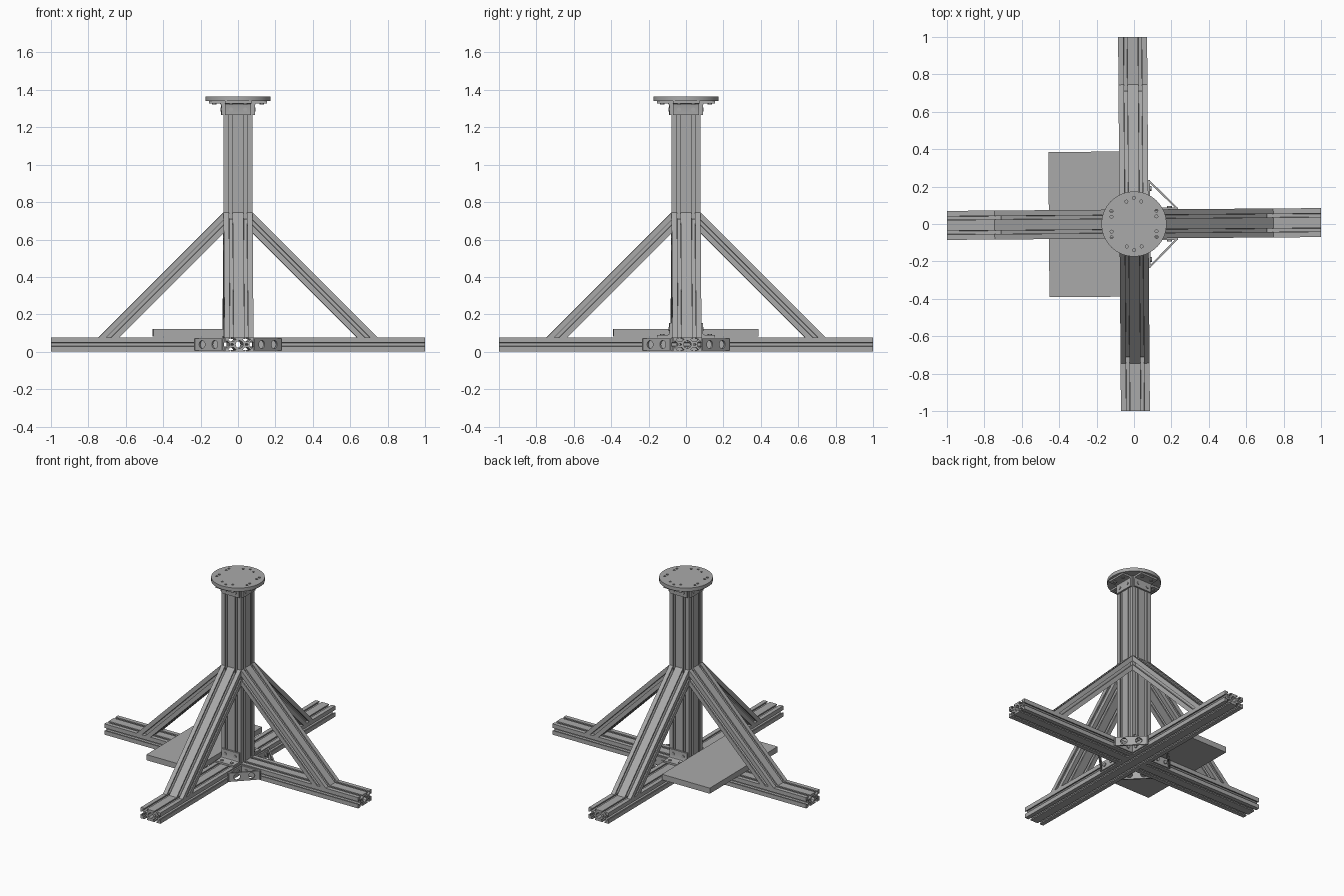
import bpy, bmesh, math
from mathutils import Matrix, Vector

if "Cube" in bpy.data.objects:
    bpy.data.objects.remove(bpy.data.objects["Cube"], do_unlink=True)

C = 0.0775                                # one extrusion module
TOP = 1.34                                # underside of the top disc
X, Y, Z = Vector((1, 0, 0)), Vector((0, 1, 0)), Vector((0, 0, 1))
SPIN = Matrix.Rotation(0.0075, 4, 'Z')    # slight twist of the whole stand
SIDES = {"left": 0, "back": 90, "right": 180, "front": 270}

metal = bpy.data.materials.new("aluminium_grey")
metal.use_nodes = True
GREY = (0.40, 0.40, 0.40, 1)
metal.diffuse_color = GREY
metal.node_tree.nodes["Principled BSDF"].inputs["Base Color"].default_value = GREY
parts = []


def turn(deg):
    return Matrix.Rotation(math.radians(deg), 4, 'Z')


def frame(origin, u, v, w):
    m = Matrix((u, v, w)).transposed().to_4x4()
    m.translation = Vector(origin)
    return m


def circle(x, y, r, n=16):
    return [(x + r * math.cos(2 * math.pi * i / n),
             y + r * math.sin(2 * math.pi * i / n)) for i in range(n)]


def part(name, loops, length, matrix, miter=False):
    """Extrude an outline with holes along the frame's w axis."""
    cu = bpy.data.curves.new(name, 'CURVE')
    cu.dimensions, cu.fill_mode, cu.extrude = '2D', 'BOTH', length / 2
    for loop in loops:
        sp = cu.splines.new('POLY')
        sp.points.add(len(loop) - 1)
        for p, (x, y) in zip(sp.points, loop):
            p.co = (x, y, 0, 1)
        sp.use_cyclic_u = True
    tmp = bpy.data.objects.new("tmp", cu)
    bpy.context.collection.objects.link(tmp)
    dg = bpy.context.evaluated_depsgraph_get()
    me = bpy.data.meshes.new_from_object(tmp.evaluated_get(dg))
    bpy.data.objects.remove(tmp, do_unlink=True)
    bpy.data.curves.remove(cu)
    bm = bmesh.new()
    bm.from_mesh(me)
    bmesh.ops.remove_doubles(bm, verts=bm.verts, dist=1e-5)
    for v in bm.verts:
        end = 1 if v.co.z > 0 else -1
        v.co.z += length / 2 + (end * v.co.y if miter else 0)
    bm.transform(SPIN @ matrix)
    bmesh.ops.recalc_face_normals(bm, faces=bm.faces)
    bm.to_mesh(me)
    bm.free()
    me.name = name
    me.materials.clear()
    me.materials.append(metal)
    ob = bpy.data.objects.new(name, me)
    bpy.context.collection.objects.link(ob)
    parts.append(ob)
    return ob


# T-slot section, nu by nv modules: slots on every side, hollow core
SLOT = [(-.125, 0), (-.125, .11), (-.25, .11), (-.25, .17), (-.11, .31),
        (.11, .31), (.25, .17), (.25, .11), (.125, .11), (.125, 0)]


def t_slot(nu, nv):
    out = []
    for k in range(4):
        along, away = (nu, nv) if k % 2 == 0 else (nv, nu)
        a = k * math.pi / 2
        side = [(-along / 2, -away / 2)]
        for i in range(along):
            mid = i + 0.5 - along / 2
            side += [(mid + s, d - away / 2) for s, d in SLOT]
        out += [(C * (x * math.cos(a) - y * math.sin(a)),
                 C * (x * math.sin(a) + y * math.cos(a))) for x, y in side]
    bores = [circle(C * (i + .5 - nu / 2), C * (j + .5 - nv / 2), C * .09, 10)
             for i in range(nu) for j in range(nv)]
    return [out, circle(0, 0, C * .27, 8)] + bores


BEAM, POST = t_slot(2, 1), t_slot(2, 2)

# Base cross: one through beam and two butted legs
part("base_beam", BEAM, 2, frame((0, -1, C / 2), X, Z, Y))
for side in ("left", "right"):
    part(side + "_leg", BEAM, 1 - C, turn(SIDES[side]) @ frame((C, 0, C / 2), Y, Z, X))

# Column
part("column", POST, TOP - C, frame((0, 0, C), X, Y, Z))

# Diagonal braces with mitred ends
foot = 0.745 - C / math.sqrt(2)
up, out = Vector((-1, 0, 1)).normalized(), Vector((1, 0, 1)).normalized()
for side, deg in SIDES.items():
    part(side + "_brace", BEAM, (foot - C) * math.sqrt(2),
         turn(deg) @ frame((foot, 0, C), Y, out, up), miter=True)

# L brackets: four under the disc, two at the column foot
L = [(0, 0), (.078, 0), (.078, .012), (.024, .012), (.015, .015),
     (.012, .024), (.012, .075), (0, .075)]


def l_bracket(name, deg, z, flip):
    m = turn(deg)
    part(name, [[(C + x, z + flip * y) for x, y in L]], .14,
         m @ frame((0, -.07, 0), X, Z, Y))
    for s in (-1, 1):
        part(name + "_bolt", [circle(0, 0, .011)], .005,
             m @ frame((C + .012, s * .038, z + flip * .045), Y, Z, X))
        part(name + "_flange_bolt", [circle(0, 0, .011)], .005,
             m @ frame((C + .05, s * .038, z + flip * .012), X, Y, Z * flip))


for side, deg in SIDES.items():
    l_bracket(side + "_top_bracket", deg, TOP, -1)
for side in ("front", "back"):
    l_bracket(side + "_foot_bracket", SIDES[side], C, 1)

# Corner brackets between the legs: two flanges and a pierced diagonal web
E, T = 0.235, 0.01
FLANGES = [(C, C), (E, C), (E, C + T), (C + T, C + T), (C + T, E), (C, E)]
WEB = [(-.108, -.031), (.108, -.031), (.108, .031), (-.108, .031)]
diag, normal = Vector((-1, 1, 0)).normalized(), Vector((1, 1, 0)).normalized()
mid = (C + E) / 2 - .004
for i, name in enumerate(("back_left", "back_right", "front_right", "front_left")):
    m = turn(90 * i)
    part(name + "_corner_flanges", [FLANGES], .062, m @ frame((0, 0, .008), X, Y, Z))
    part(name + "_corner_web", [WEB, circle(-.048, 0, .022), circle(.048, 0, .022)],
         .01, m @ frame((mid, mid, C / 2), diag, Z, normal))
    for d in (.125, .19):
        part(name + "_corner_bolt", [circle(0, 0, .013)], .007,
             m @ frame((d, C + T, C / 2), X, Z, Y))
        part(name + "_corner_bolt", [circle(0, 0, .013)], .007,
             m @ frame((C + T, d, C / 2), Y, Z, X))

# Top disc with bolt holes
holes = [(sx * x, sy * y) for x, y in ((.12, .07), (.12, .04), (.04, .12))
         for sx in (-1, 1) for sy in (-1, 1)] + [(0, .14), (0, -.14)]
part("top_disc", [circle(0, 0, .174, 64)] + [circle(x, y, .008, 12) for x, y in holes],
     .025, frame((0, 0, TOP), X, Y, Z))

# Side shelf plate
part("shelf_plate", [[(-.455, -.388), (-C, -.388), (-C, .388), (-.455, .388)]],
     .04, frame((0, 0, C + .003), X, Y, Z))

# Smooth the round edges, keep the rest sharp
bpy.ops.object.select_all(action='DESELECT')
for ob in parts:
    ob.select_set(True)
bpy.context.view_layer.objects.active = parts[0]
bpy.ops.object.shade_smooth_by_angle(angle=math.radians(30))
